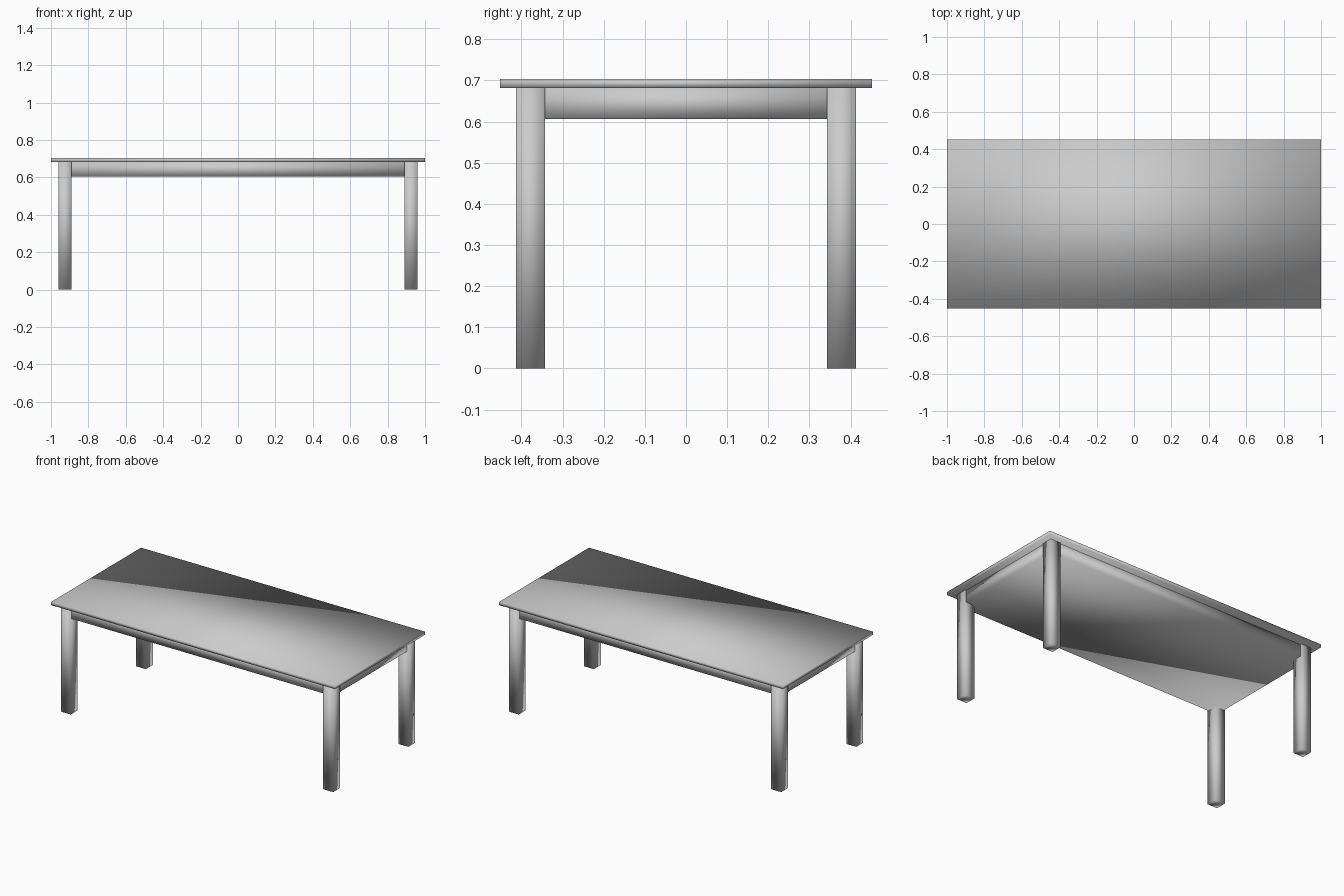
import bpy

if "Cube" in bpy.data.objects:
    bpy.data.objects.remove(bpy.data.objects["Cube"])


def box(name, x, y, z):
    """Smooth-shaded box from (min, max) ranges on each axis."""
    bpy.ops.mesh.primitive_cube_add(size=1, location=[(a + b) / 2 for a, b in (x, y, z)])
    ob = bpy.context.object
    ob.name = ob.data.name = name
    ob.scale = [b - a for a, b in (x, y, z)]
    bpy.ops.object.transform_apply(location=False, rotation=False, scale=True)
    bpy.ops.object.shade_smooth()
    return ob


TOP_Z, UNDER_Z, APRON_Z = 0.703, 0.682, 0.606

# Thin tabletop
box("tabletop", (-1.0, 1.0), (-0.452, 0.452), (UNDER_Z, TOP_Z))

# Solid apron block under the top, set just inside the outer leg faces
box("apron", (-0.952, 0.952), (-0.404, 0.404), (APRON_Z, UNDER_Z))

# Four square legs
for side, sx in (("left", -1), ("right", 1)):
    for end, sy in (("front", -1), ("back", 1)):
        xs = sorted((sx * 0.89, sx * 0.96))
        ys = sorted((sy * 0.343, sy * 0.413))
        box(f"{end}_{side}_leg", xs, ys, (0.0, UNDER_Z))
